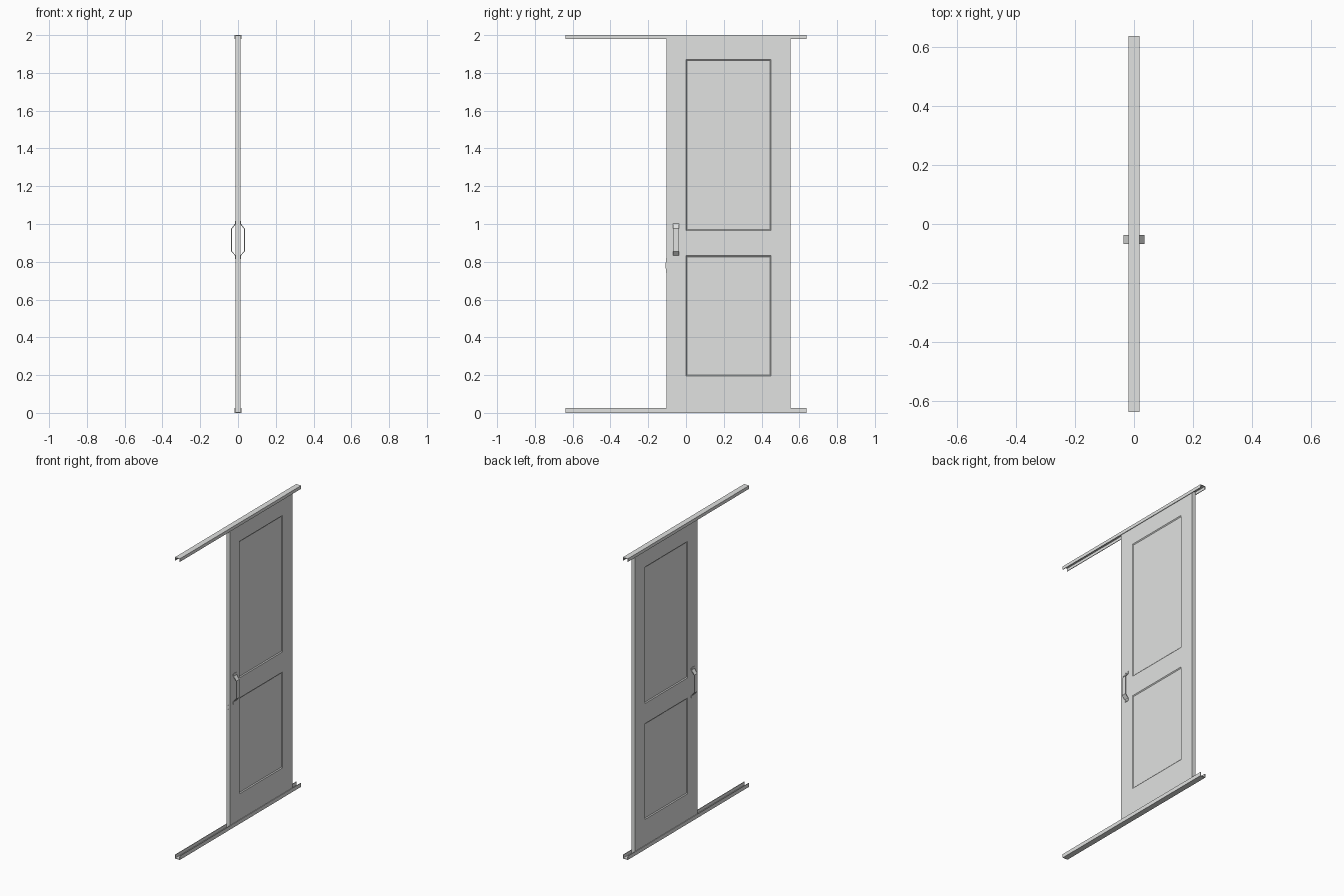
import bpy, bmesh

if "Cube" in bpy.data.objects:
    bpy.data.objects.remove(bpy.data.objects["Cube"])


def material(name, rgb):
    m = bpy.data.materials.new(name)
    m.diffuse_color = (*rgb, 1)
    m.use_nodes = True
    m.node_tree.nodes["Principled BSDF"].inputs["Base Color"].default_value = m.diffuse_color
    return m


GREY = material("light grey", (0.75, 0.76, 0.75))


def finish(name, bm, mat=GREY):
    bmesh.ops.remove_doubles(bm, verts=bm.verts, dist=1e-5)
    bmesh.ops.recalc_face_normals(bm, faces=bm.faces)
    me = bpy.data.meshes.new(name)
    bm.to_mesh(me)
    bm.free()
    me.materials.append(mat)
    ob = bpy.data.objects.new(name, me)
    bpy.context.collection.objects.link(ob)
    return ob


def extrude_profile(name, pts, y0, y1):
    """Extrude an x-z outline along y."""
    bm = bmesh.new()
    face = bm.faces.new([bm.verts.new((x, y0, z)) for x, z in pts])
    r = bmesh.ops.extrude_face_region(bm, geom=[face])
    bmesh.ops.translate(bm, vec=(0, y1 - y0, 0),
                        verts=[v for v in r["geom"] if isinstance(v, bmesh.types.BMVert)])
    return finish(name, bm)


def box(name, lo, hi):
    return extrude_profile(name, [(lo[0], lo[2]), (hi[0], lo[2]), (hi[0], hi[2]), (lo[0], hi[2])],
                           lo[1], hi[1])


# Door leaf with two recessed, bevel-edged panels on each side
T, DEPTH, SLOPE = 0.0125, 0.005, 0.006
YS = [-0.104, 0.0, 0.45, 0.553]
ZS = [0.006, 0.195, 0.832, 0.965, 1.872, 1.994]
bm = bmesh.new()


def quad(*pts):
    return bm.faces.new([bm.verts.new(p) for p in pts])


for s in (-1, 1):
    for i in range(3):
        for j in range(5):
            ya, yb, za, zb = YS[i], YS[i + 1], ZS[j], ZS[j + 1]
            outer = [(s * T, ya, za), (s * T, yb, za), (s * T, yb, zb), (s * T, ya, zb)]
            if i == 1 and j in (1, 3):
                d, x = SLOPE, s * (T - DEPTH)
                inner = [(x, ya + d, za + d), (x, yb - d, za + d),
                         (x, yb - d, zb - d), (x, ya + d, zb - d)]
                quad(*inner)
                for k in range(4):
                    n = (k + 1) % 4
                    quad(outer[k], outer[n], inner[n], inner[k])
            else:
                quad(*outer)
for i in range(3):
    for z in (ZS[0], ZS[-1]):
        quad((-T, YS[i], z), (T, YS[i], z), (T, YS[i + 1], z), (-T, YS[i + 1], z))
for j in range(5):
    for y in (YS[0], YS[-1]):
        quad((-T, y, ZS[j]), (T, y, ZS[j]), (T, y, ZS[j + 1]), (-T, y, ZS[j + 1]))
finish("door_leaf", bm)

# Channel rails, the upper one opening downwards
W, H, WALL, BASE = 0.0185, 0.025, 0.004, 0.004
channel = [(-W, 0), (W, 0), (W, H), (W - WALL, H), (W - WALL, BASE),
           (WALL - W, BASE), (WALL - W, H), (-W, H)]
extrude_profile("bottom_rail", channel, -0.637, 0.637)
extrude_profile("top_rail", [(x, 2 - z * 0.85) for x, z in channel], -0.637, 0.637)

# Bent strap handles with mounting feet, one on each side
strap = [(0.012, 1.017), (0.0155, 1.017), (0.0155, 1.002), (0.036, 0.975), (0.036, 0.855),
         (0.0155, 0.832), (0.0155, 0.815), (0.012, 0.815), (0.012, 0.833), (0.0325, 0.857),
         (0.0325, 0.973), (0.012, 1.0)]
for s, side in ((1, "right"), (-1, "left")):
    extrude_profile("handle_" + side, [(s * x, z) for x, z in strap], -0.068, -0.037)
    # Screw heads on the feet
    for n, z in enumerate((1.0095, 0.8235)):
        for y in (-0.06, -0.045):
            xa, xb = sorted((s * 0.015, s * 0.0165))
            box(f"screw_{side}_{n}", (xa, y - 0.003, z - 0.003), (xb, y + 0.003, z + 0.003))

# Latch on the leading edge of the door
box("latch_plate", (-0.006, -0.1055, 0.74), (0.006, -0.1035, 0.82))
box("latch_hook", (0.0, -0.109, 0.765), (0.005, -0.105, 0.795))
